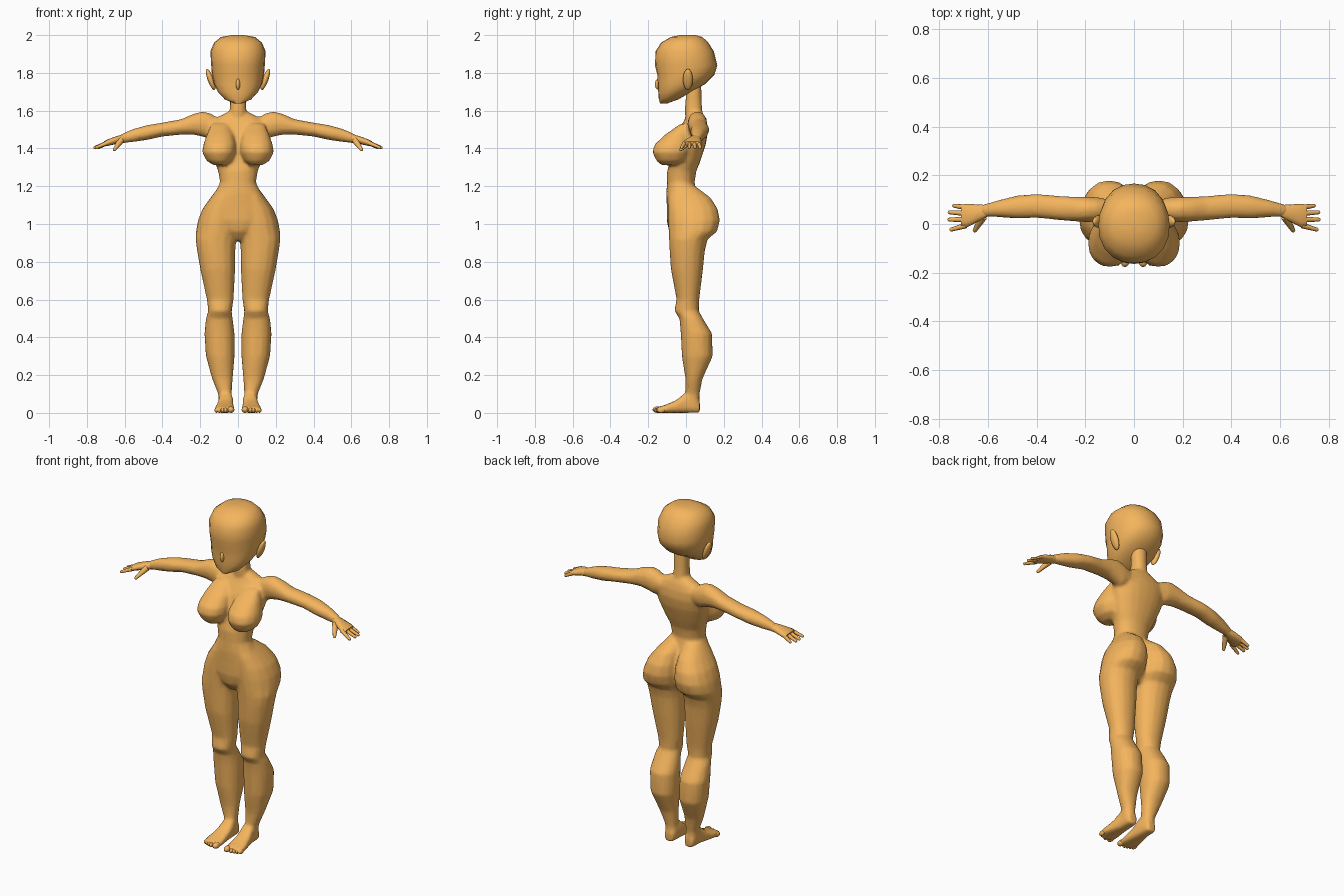
import bpy, bmesh
from math import cos, sin, pi, radians
from mathutils import Matrix, Vector

skin = bpy.data.materials.new("skin")
skin.diffuse_color = (0.91, 0.46, 0.11, 1)


def loft(bm, rings, axis="z", n=16, power=2.2, side=1):
    """Tube through rings (t, a0, a1, b0, b1): extents across the two other axes."""
    loops = []
    for t, a0, a1, b0, b1 in rings:
        loop = []
        for i in range(n):
            c, s = cos(2 * pi * i / n), sin(2 * pi * i / n)
            k = (abs(c) ** power + abs(s) ** power) ** (-1 / power)
            a = (a0 + a1) / 2 + (a1 - a0) / 2 * c * k
            b = (b0 + b1) / 2 + (b1 - b0) / 2 * s * k
            x, y, z = {"x": (t, a, b), "y": (a, t, b), "z": (a, b, t)}[axis]
            loop.append(bm.verts.new((x * side, y, z)))
        loops.append(loop)
    for p, q in zip(loops, loops[1:]):
        for i in range(n):
            bm.faces.new((p[i], p[(i + 1) % n], q[(i + 1) % n], q[i]))
    bm.faces.new(loops[0])
    bm.faces.new(loops[-1])


def centred(rings):
    return [(z, -x, x, y0, y1) for z, x, y0, y1 in rings]


def ball(bm, centre, radii, side=1, tilt=0, u=12, v=8):
    m = (Matrix.Scale(side, 4, (1, 0, 0)) @ Matrix.Translation(centre)
         @ Matrix.Rotation(radians(tilt), 4, "Y") @ Matrix.Diagonal((*radii, 1)))
    bmesh.ops.create_uvsphere(bm, u_segments=u, v_segments=v, radius=1, matrix=m)


def digit(bm, p, q, r0, r1, side):
    """Tapered finger from p to q with a rounded tip."""
    p, q = Vector(p), Vector(q)
    d = q - p
    rot = d.to_track_quat("Z", "Y").to_matrix().to_4x4()
    m = Matrix.Scale(side, 4, (1, 0, 0)) @ Matrix.Translation((p + q) / 2) @ rot
    bmesh.ops.create_cone(bm, cap_ends=True, segments=8, radius1=r0, radius2=r1,
                          depth=d.length, matrix=m)
    ball(bm, q, (r1, r1, r1), side, u=8, v=6)


def finish(name, bm, fuse=False):
    bmesh.ops.recalc_face_normals(bm, faces=bm.faces)
    me = bpy.data.meshes.new(name)
    bm.to_mesh(me)
    bm.free()
    me.materials.append(skin)
    ob = bpy.data.objects.new(name, me)
    bpy.context.collection.objects.link(ob)
    bpy.ops.object.select_all(action="DESELECT")
    ob.select_set(True)
    bpy.context.view_layer.objects.active = ob
    if fuse:
        rm = ob.modifiers.new("fuse", "REMESH")
        rm.mode, rm.voxel_size = "VOXEL", 0.009
        sm = ob.modifiers.new("soften", "SMOOTH")
        sm.factor, sm.iterations = 0.5, 6
        ob.modifiers.new("reduce", "DECIMATE").ratio = 0.3
        bpy.ops.object.convert(target="MESH")
    bpy.ops.object.shade_smooth_by_angle(angle=radians(60))
    return ob


# Body: torso, neck, limbs and feet fused into one skin
body = bmesh.new()
loft(body, centred([
    (0.91, 0.03, -0.05, 0.05), (0.96, 0.10, -0.09, 0.09), (1.02, 0.17, -0.102, 0.10),
    (1.10, 0.165, -0.102, 0.09), (1.16, 0.125, -0.105, 0.06), (1.22, 0.095, -0.10, 0.045),
    (1.28, 0.105, -0.10, 0.055), (1.33, 0.125, -0.085, 0.075), (1.42, 0.155, -0.07, 0.105),
    (1.48, 0.165, -0.05, 0.115), (1.53, 0.16, -0.02, 0.11), (1.565, 0.11, 0.0, 0.10),
    (1.595, 0.05, 0.01, 0.085)]), n=20)
loft(body, centred([(1.54, 0.06, 0.0, 0.09), (1.60, 0.043, -0.008, 0.087),
                    (1.66, 0.042, -0.002, 0.082), (1.76, 0.045, 0.0, 0.08)]))
leg = [
    (0.03, 0.03, 0.10, -0.01, 0.07), (0.10, 0.033, 0.105, -0.003, 0.072),
    (0.18, 0.028, 0.137, -0.003, 0.087), (0.30, 0.018, 0.17, -0.022, 0.142),
    (0.42, 0.018, 0.178, -0.028, 0.138), (0.50, 0.028, 0.17, -0.035, 0.09),
    (0.54, 0.033, 0.158, -0.062, 0.068), (0.60, 0.023, 0.165, -0.05, 0.07),
    (0.76, 0.015, 0.20, -0.08, 0.09), (0.86, 0.014, 0.217, -0.087, 0.10),
    (0.92, 0.01, 0.225, -0.09, 0.115), (0.96, -0.004, 0.223, -0.092, 0.165),
    (1.02, -0.008, 0.212, -0.095, 0.18), (1.08, -0.006, 0.188, -0.095, 0.168),
    (1.14, 0.0, 0.145, -0.095, 0.13), (1.20, 0.01, 0.10, -0.08, 0.05)]
arm = [
    (0.10, 0.02, 0.10, 1.47, 1.56), (0.15, 0.01, 0.11, 1.45, 1.588),
    (0.19, 0.008, 0.112, 1.463, 1.596), (0.24, 0.01, 0.112, 1.473, 1.582),
    (0.30, 0.015, 0.115, 1.473, 1.555), (0.40, 0.025, 0.124, 1.463, 1.537),
    (0.48, 0.022, 0.117, 1.445, 1.524), (0.56, 0.028, 0.097, 1.433, 1.502),
    (0.62, 0.03, 0.08, 1.428, 1.474), (0.63, 0.032, 0.076, 1.432, 1.468)]
breast = [
    (1.312, 0.06, 0.13, -0.13, -0.05), (1.335, 0.03, 0.167, -0.157, 0.0),
    (1.38, 0.011, 0.19, -0.178, 0.02), (1.42, 0.011, 0.184, -0.167, 0.03),
    (1.47, 0.022, 0.167, -0.115, 0.03), (1.53, 0.05, 0.14, -0.03, 0.03)]
foot = [
    (0.073, 0.04, 0.09, 0.0, 0.06), (0.05, 0.03, 0.10, 0.0, 0.10),
    (0.0, 0.026, 0.102, 0.0, 0.11), (-0.05, 0.024, 0.112, 0.0, 0.068),
    (-0.11, 0.018, 0.125, 0.0, 0.042), (-0.155, 0.02, 0.12, 0.0, 0.03)]
for side in (1, -1):
    loft(body, leg, side=side)
    loft(body, arm, "x", 14, side=side)
    loft(body, breast, side=side)
    loft(body, foot, "y", 16, 3.2, side)
finish("body", body, fuse=True)

# Toes
toes = bmesh.new()
for side in (1, -1):
    ball(toes, (0.037, -0.152, 0.017), (0.018, 0.025, 0.017), side)
    for i in range(4):
        ball(toes, (0.066 + 0.016 * i, -0.15 + 0.006 * i, 0.014), (0.010, 0.022, 0.014), side)
finish("toes", toes)

# Hands: palm, four fingers and a thumb on each side
hands = bmesh.new()
palm = [(0.60, 0.032, 0.078, 1.43, 1.475), (0.64, 0.01, 0.08, 1.425, 1.466),
        (0.69, -0.016, 0.083, 1.413, 1.448), (0.71, -0.01, 0.078, 1.414, 1.438)]
for side in (1, -1):
    loft(hands, palm, "x", 12, 2.5, side)
    for y0, y1, x in ((-0.006, -0.023, 0.75), (0.019, 0.018, 0.758),
                      (0.044, 0.048, 0.757), (0.068, 0.075, 0.738)):
        digit(hands, (0.69, y0, 1.43), (x, y1, 1.405), 0.012, 0.008, side)
    digit(hands, (0.62, 0.03, 1.443), (0.653, -0.026, 1.395), 0.018, 0.009, side)
finish("hands", hands)

# Head with a pointed chin and a small nose
head = bmesh.new()
loft(head, centred([
    (1.638, 0.02, -0.137, -0.10), (1.66, 0.07, -0.144, -0.04), (1.70, 0.107, -0.147, 0.03),
    (1.74, 0.127, -0.15, 0.10), (1.79, 0.138, -0.152, 0.15), (1.84, 0.142, -0.164, 0.166),
    (1.915, 0.146, -0.161, 0.147), (1.96, 0.127, -0.132, 0.118), (1.99, 0.09, -0.08, 0.087),
    (2.0, 0.03, -0.03, 0.05)]), n=20)
ball(head, (0, -0.145, 1.74), (0.012, 0.02, 0.03))
finish("head", head)

# Ears
ears = bmesh.new()
for side in (1, -1):
    ball(ears, (0.145, 0.01, 1.765), (0.016, 0.026, 0.06), side, tilt=20)
finish("ears", ears)
